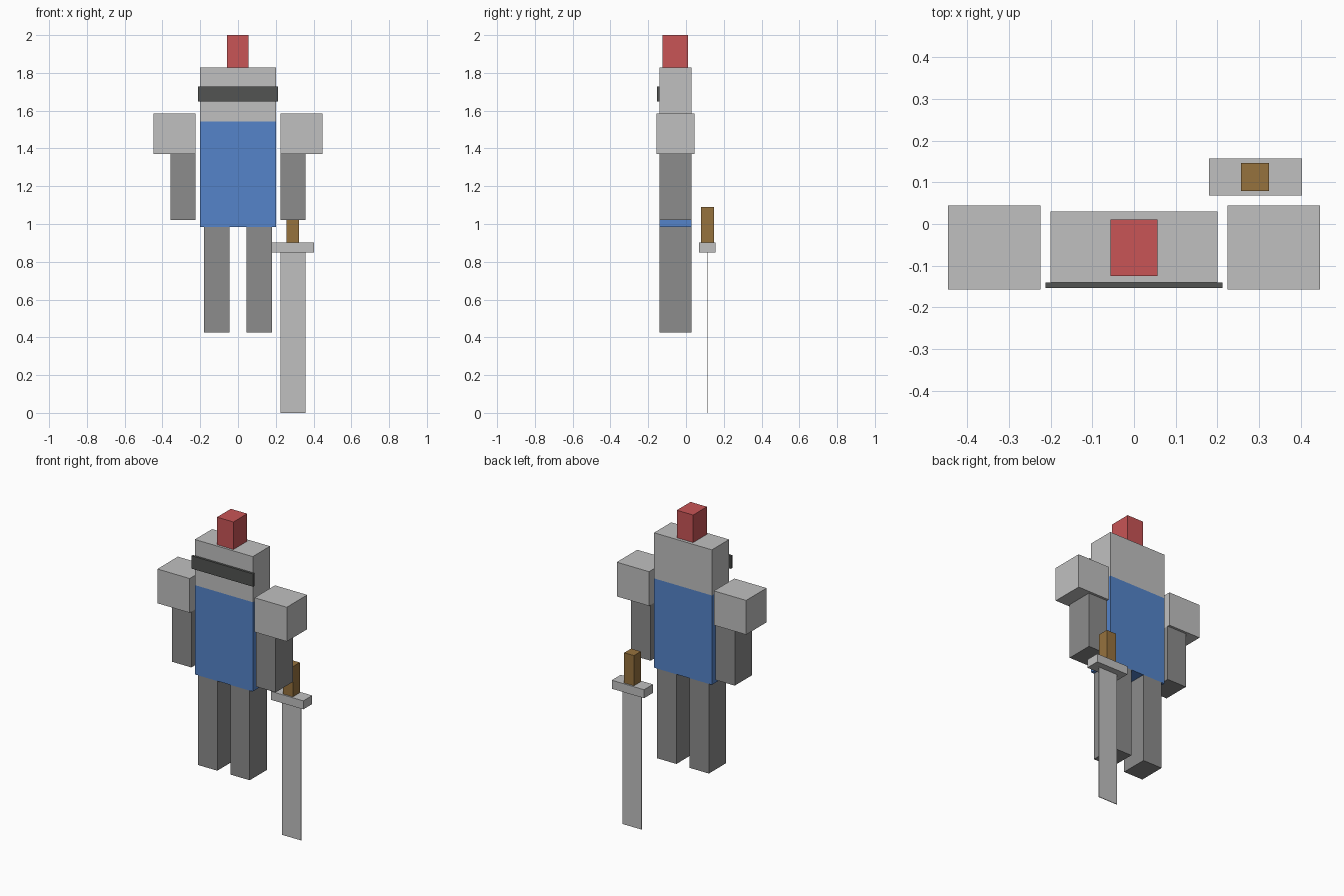
import bpy
from mathutils import Matrix, Vector

if "Cube" in bpy.data.objects:
    bpy.data.objects.remove(bpy.data.objects["Cube"])


def material(name, rgb):
    m = bpy.data.materials.new(name)
    m.diffuse_color = (*rgb, 1)
    m.use_nodes = True
    m.node_tree.nodes["Principled BSDF"].inputs["Base Color"].default_value = m.diffuse_color
    return m


steel = material("light_grey", (0.53, 0.53, 0.53))
iron = material("mid_grey", (0.262, 0.262, 0.262))
dark = material("dark_grey", (0.084, 0.088, 0.084))
red = material("red", (0.578, 0.089, 0.093))
blue = material("blue", (0.089, 0.231, 0.591))
brown = material("brown", (0.305, 0.168, 0.048))


def box(name, mat, x, y, z):
    """Box spanning the (low, high) range on each axis."""
    lo, hi = Vector((x[0], y[0], z[0])), Vector((x[1], y[1], z[1]))
    bpy.ops.mesh.primitive_cube_add(size=1)
    ob = bpy.context.object
    ob.name = name
    ob.data.transform(Matrix.Translation((lo + hi) / 2) @ Matrix.Diagonal((*(hi - lo), 1)))
    ob.data.materials.append(mat)
    return ob


BODY_Y = (-0.14, 0.03)

# Body, head, visor and crest
box("torso", blue, (-0.2, 0.2), BODY_Y, (0.985, 1.543))
box("head", steel, (-0.2, 0.2), BODY_Y, (1.543, 1.828))
box("visor", dark, (-0.213, 0.213), (-0.154, -0.14), (1.648, 1.728))
box("crest", red, (-0.057, 0.056), (-0.125, 0.011), (1.828, 2.0))

# Paired limbs
for side, s in (("left", -1), ("right", 1)):
    def span(a, b):
        return tuple(sorted((s * a, s * b)))
    box(side + "_shoulder", steel, span(0.224, 0.447), (-0.157, 0.045), (1.37, 1.584))
    box(side + "_arm", iron, span(0.224, 0.358), BODY_Y, (1.022, 1.37))
    box(side + "_leg", iron, span(0.045, 0.179), BODY_Y, (0.425, 0.985))

# Sword hanging behind the right arm
box("sword_blade", steel, (0.224, 0.358), (0.113, 0.117), (0.0, 0.848))
box("sword_guard", steel, (0.18, 0.403), (0.069, 0.157), (0.848, 0.901))
box("sword_handle", brown, (0.257, 0.324), (0.079, 0.147), (0.901, 1.09))
